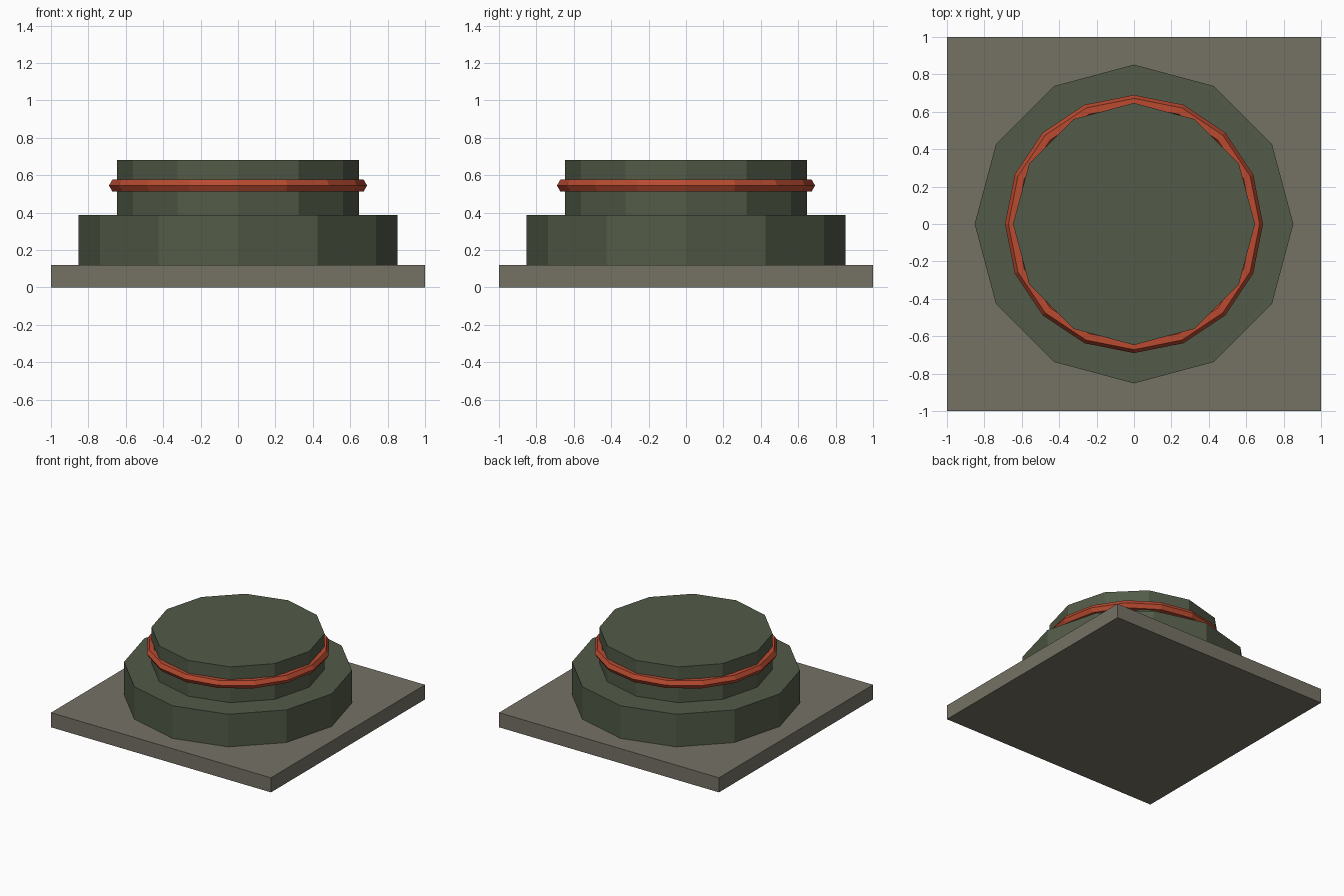
import bpy, math

if "Cube" in bpy.data.objects:
    bpy.data.objects.remove(bpy.data.objects["Cube"])


def material(name, rgb):
    # sRGB 0-255 to linear
    lin = [(c / 255 / 12.92) if c < 11 else ((c / 255 + 0.055) / 1.055) ** 2.4 for c in rgb]
    m = bpy.data.materials.new(name)
    m.diffuse_color = (*lin, 1)
    m.use_nodes = True
    m.node_tree.nodes["Principled BSDF"].inputs["Base Color"].default_value = m.diffuse_color
    return m


stone = material("grey stone", (117, 114, 101))
green = material("dark green", (82, 91, 72))
red = material("rust red", (184, 74, 48))


def finish(name, mat):
    ob = bpy.context.object
    ob.name = name
    ob.data.materials.append(mat)
    return ob


def drum(name, radius, z0, z1):
    # twelve-sided drum with corners on the axes
    bpy.ops.mesh.primitive_cylinder_add(vertices=12, radius=radius, depth=z1 - z0,
                                        location=(0, 0, (z0 + z1) / 2))
    return finish(name, green)


# square base plate
bpy.ops.mesh.primitive_cube_add(size=1, location=(0, 0, 0.06))
plate = finish("base_plate", stone)
plate.scale = (2, 2, 0.12)

# stepped drums
drum("lower_drum", 0.852, 0.12, 0.388)
drum("upper_drum", 0.647, 0.388, 0.682)

# ring around the upper drum
bpy.ops.mesh.primitive_torus_add(major_segments=16, minor_segments=6, major_radius=0.653,
                                 minor_radius=0.037, location=(0, 0, 0.545))
finish("band_ring", red)
